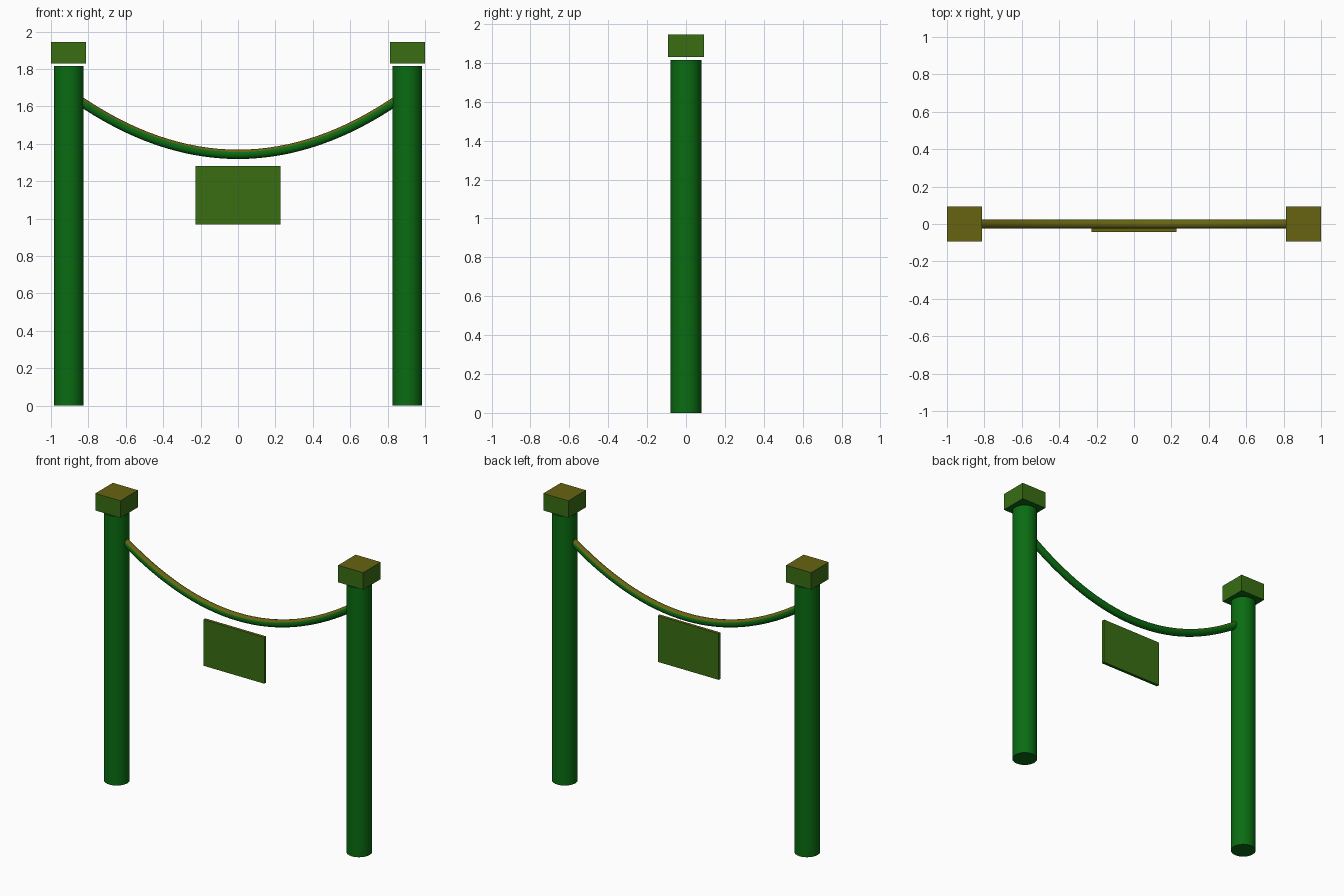
import bpy
from math import radians

if "Cube" in bpy.data.objects:
    bpy.data.objects.remove(bpy.data.objects["Cube"])


def material(name, rgb):
    mat = bpy.data.materials.new(name)
    mat.diffuse_color = (*rgb, 1)
    mat.use_nodes = True
    mat.node_tree.nodes["Principled BSDF"].inputs["Base Color"].default_value = mat.diffuse_color
    return mat


green = material("dark_green", (0.003, 0.15, 0.006))
moss = material("moss_green", (0.04, 0.155, 0.006))
olive = material("weathered_olive", (0.135, 0.125, 0.006))

POST_X = 0.905


def finish(obj, name, side=green, top=olive, limit=0.35):
    """Name the part; upward-facing faces take the weathered top colour."""
    obj.name = name
    obj.data.materials.clear()
    for mat in (side, top, green):
        obj.data.materials.append(mat)
    for face in obj.data.polygons:
        nz = face.normal.z
        face.material_index = 1 if nz > limit else 2 if nz < -limit else 0
    return obj


def box(name, size, centre):
    bpy.ops.mesh.primitive_cube_add(size=1, location=centre)
    obj = bpy.context.object
    obj.scale = size
    bpy.ops.object.transform_apply(location=False, rotation=False, scale=True)
    return finish(obj, name, side=moss)


# Two round posts with square caps floating just above them
for side, sx in (("left", -1), ("right", 1)):
    bpy.ops.mesh.primitive_cylinder_add(vertices=32, radius=0.079, depth=1.815,
                                        location=(sx * POST_X, 0, 1.815 / 2))
    finish(bpy.context.object, side + "_post", top=green)
    bpy.ops.object.shade_smooth_by_angle(angle=radians(40))
    box(side + "_post_cap", (0.187, 0.187, 0.115), (sx * 0.9065, 0, 1.8875))

# Sagging rope: a parabola between the posts, turned into a mesh tube
curve = bpy.data.curves.new("rope", "CURVE")
curve.dimensions = "3D"
curve.bevel_depth = 0.025
curve.bevel_resolution = 4
curve.use_fill_caps = True
steps = 32
spline = curve.splines.new("POLY")
spline.points.add(steps)
for i, point in enumerate(spline.points):
    x = 0.87 * (2 * i / steps - 1)
    point.co = (x, 0, 1.344 + 0.40 * x * x, 1)
rope = bpy.data.objects.new("rope", curve)
bpy.context.collection.objects.link(rope)
bpy.ops.object.select_all(action="DESELECT")
rope.select_set(True)
bpy.context.view_layer.objects.active = rope
bpy.ops.object.convert(target="MESH")
finish(bpy.context.object, "rope")
bpy.ops.object.shade_smooth_by_angle(angle=radians(50))

# Thin sign panel below the middle of the rope
box("sign_panel", (0.455, 0.02, 0.312), (0, -0.034, 1.126))
